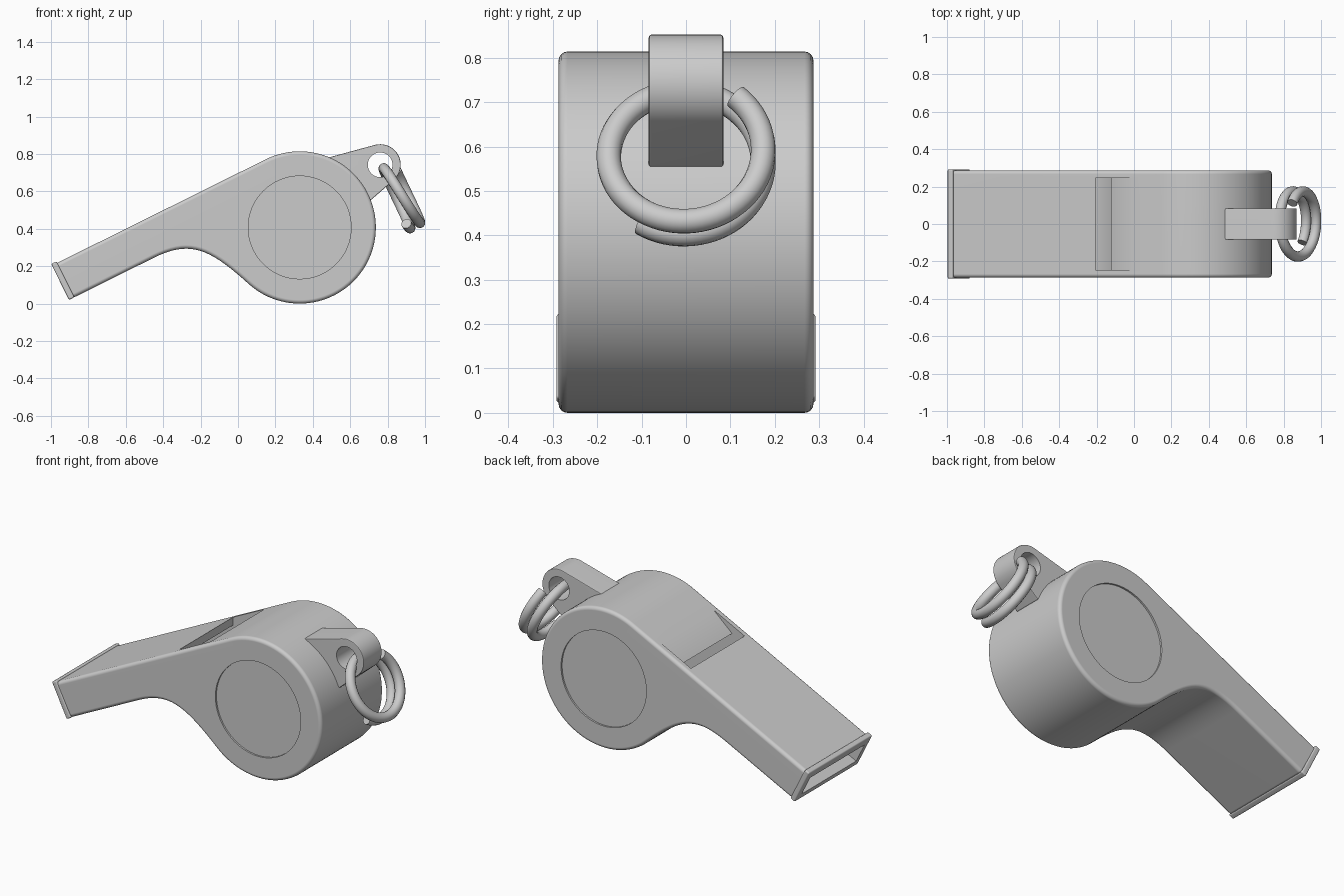
import bpy, bmesh, math
from mathutils import Vector as V

if "Cube" in bpy.data.objects:
    bpy.data.objects.remove(bpy.data.objects["Cube"])

D = V((0.8957, 0.4447))           # direction of the blow tube in (x, z)
N = V((-0.4447, 0.8957))          # its upward normal
C, R = V((0.33, 0.407)), 0.407    # chamber centre and radius


def arc(c, r, a0, a1, n):
    return [V((c[0] + r * math.cos(math.radians(a0 + (a1 - a0) * i / n)),
               c[1] + r * math.sin(math.radians(a0 + (a1 - a0) * i / n)))) for i in range(n + 1)]


def prism(name, pts, y0, y1):
    """Extrude an (x, z) outline along y."""
    bm = bmesh.new()
    f = bm.faces.new([bm.verts.new((p[0], y0, p[1])) for p in pts])
    ext = bmesh.ops.extrude_face_region(bm, geom=[f])
    bmesh.ops.translate(bm, vec=(0, y1 - y0, 0),
                        verts=[e for e in ext['geom'] if isinstance(e, bmesh.types.BMVert)])
    bmesh.ops.recalc_face_normals(bm, faces=bm.faces[:])
    me = bpy.data.meshes.new(name)
    bm.to_mesh(me)
    bm.free()
    ob = bpy.data.objects.new(name, me)
    bpy.context.collection.objects.link(ob)
    return ob


def bevel(ob, width, seg=4):
    m = ob.modifiers.new('bevel', 'BEVEL')
    m.width, m.segments, m.limit_method, m.angle_limit = width, seg, 'ANGLE', math.radians(50)


def cut(ob, cutter):
    cutter.hide_render = True
    m = ob.modifiers.new('cut', 'BOOLEAN')
    m.operation, m.object, m.solver = 'DIFFERENCE', cutter, 'EXACT'


def finish(ob):
    bpy.ops.object.select_all(action='DESELECT')
    ob.select_set(True)
    bpy.context.view_layer.objects.active = ob
    bpy.ops.object.convert(target='MESH')
    bpy.ops.object.shade_smooth_by_angle(angle=math.radians(35))
    m = ob.modifiers.new('normals', 'WEIGHTED_NORMAL')
    m.keep_sharp = True


# Side outline: tube top, chamber circle, curved throat, tube bottom
path = [C + N * R - D * 1.265] + arc(C, R, 116.4, -132, 72)
p0, p3 = path[-1], V((-0.45, 0.245))
p1, p2 = p0 + V((-0.743, 0.669)) * 0.28, p3 + D * 0.22
for i in range(1, 19):
    t = i / 18
    path.append(p0 * (1-t)**3 + p1 * 3*t*(1-t)**2 + p2 * 3*t*t*(1-t) + p3 * t**3)
path.append(p3 - D * 0.485)

# Inner outline: same shape moved inward, run out past the mouth
inner = []
for i, p in enumerate(path):
    t = (path[min(i + 1, len(path) - 1)] - path[max(i - 1, 0)]).normalized()
    inner.append(p + V((t.y, -t.x)) * 0.042)
inner[0] -= D * 0.15
inner[-1] -= D * 0.15

body = prism('whistle_body', path, -0.287, 0.287)
bevel(body, 0.02)
cavity = prism('cavity_cutter', inner, -0.25, 0.25)
window = prism('window_cutter', [(-0.205, 0.8), (-0.205, 0.5), (-0.14, 0.5),
                                 (-0.14, 0.575), (0.0, 0.699), (0.0, 0.8)], -0.247, 0.247)
recesses = [prism('recess_cutter', arc(C, 0.275, 0, 354.375, 63), s * 0.277, s * 0.35) for s in (-1, 1)]
for c in [cavity, window] + recesses:
    cut(body, c)

# Raised lip round the mouth opening
a = V((-0.999, 0.212))
b = a - N * 0.215
lip = prism('mouth_lip', [a, a + D * 0.032, b + D * 0.032, b], -0.292, 0.292)
bevel(lip, 0.008, 3)
cut(lip, cavity)

# Lug with an eye for the ring
E = V((0.76, 0.742))
lug = prism('ring_lug', [V((0.48, 0.78))] + arc(E, 0.11, 105, -50, 28)
            + [V((0.71, 0.553)), V((0.58, 0.6))], -0.084, 0.084)
bevel(lug, 0.006, 2)
eye = prism('eye_cutter', arc(E, 0.066, 0, 352.5, 47), -0.2, 0.2)
cut(lug, eye)

for ob in (body, lip, lug):
    finish(ob)
for c in [cavity, window, eye] + recesses:
    bpy.data.objects.remove(c)

# Split ring: about one and a half turns of wire, tilted
up, nor, side = V((-0.48, 0, 0.877)), V((0.877, 0, 0.48)), V((0, 1, 0))
cu = bpy.data.curves.new('split_ring', 'CURVE')
cu.dimensions, cu.bevel_depth, cu.bevel_resolution, cu.use_fill_caps = '3D', 0.028, 5, True
sp = cu.splines.new('POLY')
sp.points.add(108)
for i, pt in enumerate(sp.points):
    ang = 40 + 535 * i / 108
    f = math.radians(ang)
    p = V((0.863, 0, 0.57)) + (up * math.cos(f) + side * math.sin(f)) * 0.174 \
        + nor * 0.03 * (360 - ang) / 180
    pt.co = (*p, 1)
ring = bpy.data.objects.new('split_ring', cu)
bpy.context.collection.objects.link(ring)
finish(ring)
